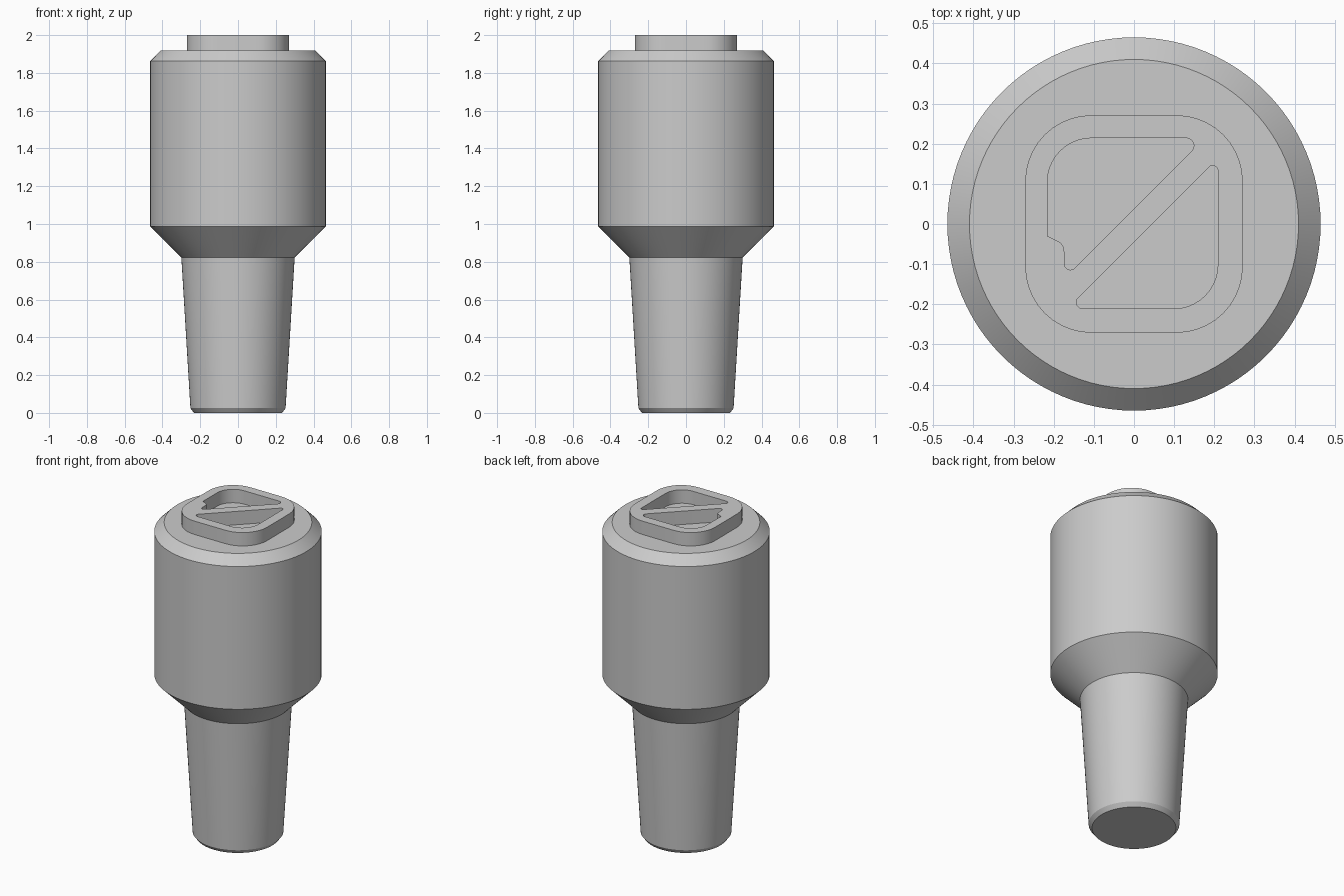
import bpy, bmesh, math
from mathutils import Vector, Matrix

cube = bpy.data.objects.get("Cube")
if cube:
    bpy.data.objects.remove(cube, do_unlink=True)

# Single grey finish
grey = bpy.data.materials.new("plain_grey")
grey.use_nodes = True
colour = (0.6, 0.6, 0.6, 1)
grey.diffuse_color = colour
grey.node_tree.nodes["Principled BSDF"].inputs["Base Color"].default_value = colour


def select_only(ob):
    bpy.ops.object.select_all(action='DESELECT')
    ob.select_set(True)
    bpy.context.view_layer.objects.active = ob


def finish(ob):
    ob.data.materials.clear()
    ob.data.materials.append(grey)
    select_only(ob)
    bpy.ops.object.shade_smooth_by_angle(angle=math.radians(25))


def turned(name, profile, sides=96):
    """Lathe a (radius, height) profile into a closed solid."""
    bm = bmesh.new()
    rings = []
    for radius, z in profile:
        ring = bmesh.ops.create_circle(bm, segments=sides, radius=radius,
                                       matrix=Matrix.Translation((0, 0, z)))
        rings.append(ring["verts"])
    for low, high in zip(rings, rings[1:]):
        for i in range(sides):
            j = (i + 1) % sides
            bm.faces.new((low[i], low[j], high[j], high[i]))
    bm.faces.new(rings[0])
    bm.faces.new(rings[-1])
    bmesh.ops.recalc_face_normals(bm, faces=bm.faces)
    mesh = bpy.data.meshes.new(name)
    bm.to_mesh(mesh)
    bm.free()
    ob = bpy.data.objects.new(name, mesh)
    bpy.context.collection.objects.link(ob)
    finish(ob)


def rounded(corners, steps=10):
    """Outline points of a polygon whose (x, y, radius) corners are filleted."""
    points = []
    for i, (x, y, r) in enumerate(corners):
        p = Vector((x, y, 0))
        if r == 0:
            points.append(p)
            continue
        a = (Vector((*corners[i - 1][:2], 0)) - p).normalized()
        b = (Vector((*corners[(i + 1) % len(corners)][:2], 0)) - p).normalized()
        half = a.angle(b) / 2
        centre = p + (a + b).normalized() * r / math.sin(half)
        reach = r / math.tan(half)
        start = (p + a * reach - centre).normalized()
        end = (p + b * reach - centre).normalized()
        points += [centre + start.slerp(end, k / steps) * r for k in range(steps + 1)]
    return points


def plate(name, outlines, bottom, top):
    """Extrude an outer outline with holes between two heights."""
    curve = bpy.data.curves.new(name, 'CURVE')
    curve.dimensions = '2D'
    curve.fill_mode = 'BOTH'
    curve.extrude = (top - bottom) / 2
    for corners in outlines:
        points = rounded(corners)
        spline = curve.splines.new('POLY')
        spline.points.add(len(points) - 1)
        for target, p in zip(spline.points, points):
            target.co = (p.x, p.y, 0, 1)
        spline.use_cyclic_u = True
    ob = bpy.data.objects.new(name, curve)
    ob.location.z = (top + bottom) / 2
    bpy.context.collection.objects.link(ob)
    select_only(ob)
    bpy.ops.object.convert(target='MESH')
    ob = bpy.context.view_layer.objects.active
    # Weld caps to walls
    bm = bmesh.new()
    bm.from_mesh(ob.data)
    bmesh.ops.remove_doubles(bm, verts=bm.verts, dist=0.0001)
    bmesh.ops.recalc_face_normals(bm, faces=bm.faces)
    bm.to_mesh(ob.data)
    bm.free()
    finish(ob)


# Tapered stem, flared shoulder and chamfered barrel
turned("body", [(0.233, 0), (0.252, 0.025), (0.30, 0.823),
                (0.465, 0.988), (0.465, 1.863), (0.41, 1.918)])

# Raised rounded-square frame with a diagonal rib between two openings
s = 0.271
frame = [(-s, -s, 0.165), (s, -s, 0.165), (s, s, 0.165), (-s, s, 0.165)]
upper_opening = [(-0.216, 0.214, 0.11), (0.176, 0.214, 0.019),
                 (-0.173, -0.135, 0.015), (-0.174, -0.05, 0.028),
                 (-0.216, -0.03, 0)]
lower_opening = [(0.209, -0.211, 0.11), (-0.166, -0.211, 0.016),
                 (0.209, 0.164, 0.013)]
plate("top_frame", [frame, upper_opening, lower_opening], 1.91, 2.0)
